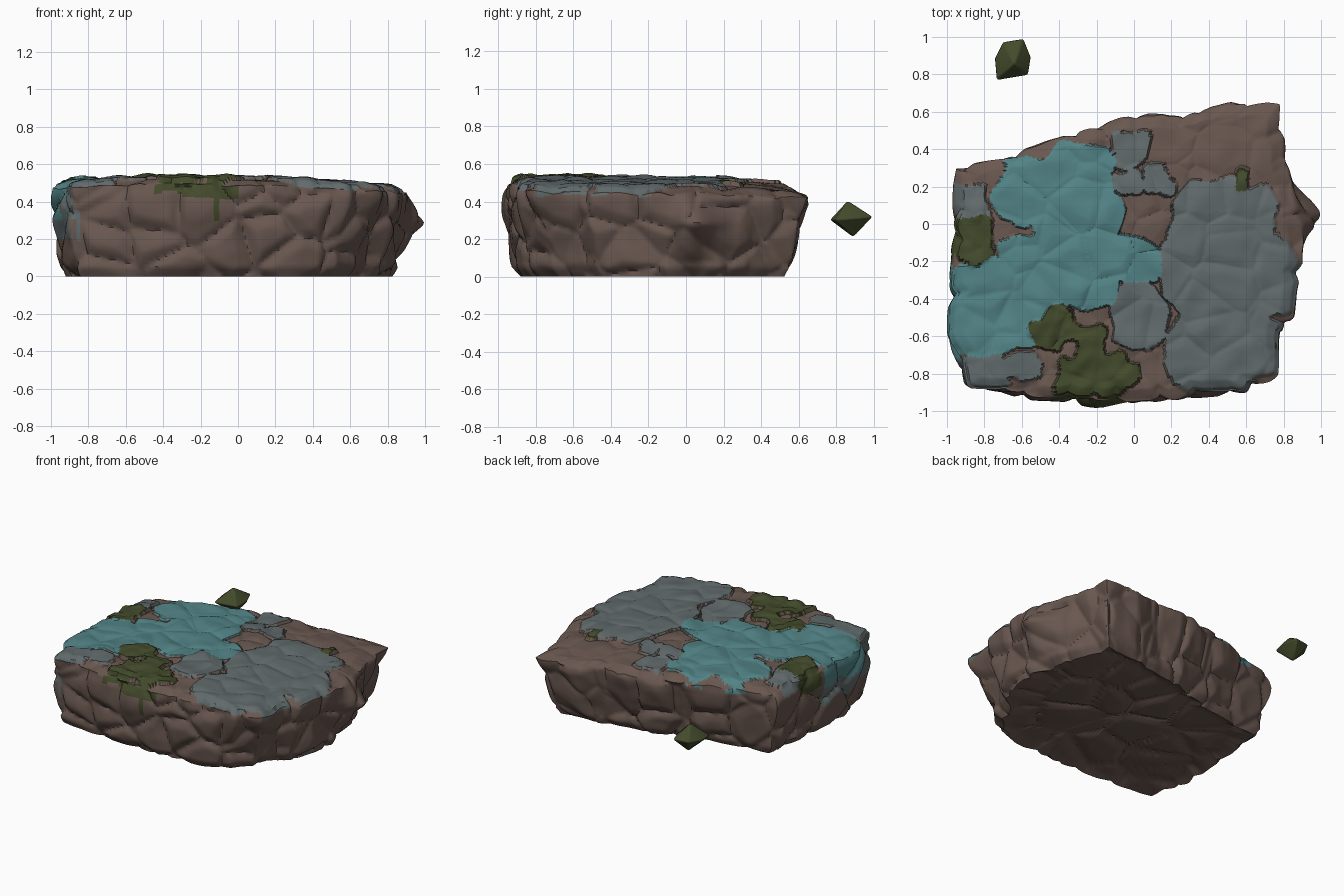
import bpy, bmesh, math
from mathutils import Vector, noise

if "Cube" in bpy.data.objects:
    bpy.data.objects.remove(bpy.data.objects["Cube"])

CX, CY, N = -0.05, -0.16, 420
BROWN, TEAL, GREY, MOSS = range(4)

# Slab outline seen from above (widest level)
OUT = [(-.96, .3), (-.7, .37), (-.45, .46), (0, .6), (.2, .59), (.52, .66), (.78, .64), (.85, .3),
       (.86, .1), (.91, -.1), (.85, -.52), (.78, -.58), (.77, -.82), (.6, -.91), (.1, -.96),
       (-.2, -.98), (-.7, -.92), (-.91, -.88), (-1.0, -.6), (-.97, 0)]

# Surface patches as blocky blobs (x, y, radius); earlier colours win
PATCHES = (
    (BROWN, ((-.35, -.66, .06),)),
    (MOSS, ((-.87, -.08, .13), (-.42, -.57, .12), (-.27, -.66, .12), (-.3, -.81, .12),
            (-.11, -.8, .12), (.57, .24, .05))),
    (TEAL, ((-.54, .18, .2), (-.28, .26, .19), (-.3, 0, .24), (-.25, -.28, .18), (.02, -.2, .14),
            (-.53, -.28, .23), (-.8, -.44, .25), (-.58, -.5, .15))),
    (GREY, ((.42, 0, .24), (.62, .05, .16), (.36, -.25, .22), (.65, -.27, .23), (.42, -.69, .25),
            (.6, -.65, .19), (.02, -.5, .17), (0, .4, .11), (-.02, .21, .08), (.13, .22, .08),
            (-.8, -.8, .15), (-.6, -.76, .09), (-.9, .08, .14))),
)


def patch(x, y):
    w = noise.noise_vector(Vector((x * 9, y * 9, 3)))
    x, y = x + w.x * .05, y + w.y * .05
    for kind, blobs in PATCHES:
        for bx, by, r in blobs:
            if abs(x - bx) ** 2.6 + abs(y - by) ** 2.6 < r ** 2.6:
                return kind
    return BROWN


def lump(p, scale):
    """Pillow shape of a stone cell: 0 in the cracks, 1 on its face."""
    d, _ = noise.voronoi(p * scale)
    return max(0, min(1, (d[1] - d[0]) * 3)) ** .6


def ramp(v, a, b):
    return max(0, min(1, (v - a) / (b - a)))


def top_height(x, y, s):
    z = .515 - .045 * ramp(x, .2, .85) - .035 * ramp(y, .1, .62) - .015 * ramp(-x, .5, 1)
    z -= .025 * ramp(s, .92, 1)
    p = Vector((x, y, 0))
    z += .014 * noise.noise(p * 7) + .012 * (lump(p, 4.5) - .7)
    if s < .985:
        k = patch(x, y)
        z += (0, .014, .018, .026)[k]
        if k == MOSS:
            z += .012 * noise.noise(p * 14)
    return z


def side(px, py, u):
    """Point on the rugged wall, u runs from the foot (0) to the rim (1)."""
    z = u * top_height(px, py, 1)
    d = Vector((px - CX, py - CY, 0)).normalized()
    cut = .05 * (1 - ramp(z, 0, .38)) + .03 * (1 - ramp(z, 0, .05)) + .015 * ramp(z, .43, .48)
    cut += .08 * (1 - u) * ramp(py, .2, .4)
    # the foot is rounded off at the front right corner
    cut += .15 * (1 - u) * math.exp(-((px - .78) ** 2 + (py + .85) ** 2) / .06)
    p = Vector((px, py, z * 1.1))
    cut += .04 * (1 - lump(p, 3.6)) + .014 * noise.noise(p * 7)
    q = Vector((px, py, 0)) - d * cut
    if px > .7:                                   # pointed spur on the right
        q.x += .155 * math.exp(-((py - .06) / .11) ** 2) * max(0, 1 - abs(z - .28) / .2)
    q.z = z
    return q


# Resample the outline evenly
lens = [math.dist(OUT[i], OUT[(i + 1) % len(OUT)]) for i in range(len(OUT))]
step, pts, seg, pos = sum(lens) / N, [], 0, 0.0
for i in range(N):
    while pos > lens[seg]:
        pos -= lens[seg]
        seg += 1
    a, b = OUT[seg], OUT[(seg + 1) % len(OUT)]
    t = pos / lens[seg]
    pts.append((a[0] + (b[0] - a[0]) * t, a[1] + (b[1] - a[1]) * t))
    pos += step

# Rings of the slab: underside, wall, top
C = Vector((CX, CY, 0))
foot = [side(x, y, 0) for x, y in pts]
rim = [side(x, y, 1) for x, y in pts]
rings = []
for j in range(1, 22):
    s, row = j / 22, []
    for f in foot:
        p = C + (f - C) * s
        p.z = (.012 + .03 * (1 - lump(p, 3))) * ramp(1 - s, 0, .1)
        row.append(p)
    rings.append(row)
for j in range(29):
    rings.append([side(x, y, j / 28) for x, y in pts])
TOP0 = len(rings) - 1
for j in range(87, 0, -1):
    s, row = j / 88, []
    for r in rim:
        p = C + (r - C) * s
        p.z = top_height(p.x, p.y, s)
        row.append(p)
    rings.append(row)


def face_colour(c, ring):
    """Patches cover the top and run over the rim; the left wall is coated lower."""
    if ring >= TOP0:
        return patch(c.x, c.y)
    n = .04 * noise.noise(c * 7)
    q = C + (c - C) * .95
    if abs(c.x + .12 + n * .3) < .018 and c.y < -.85 and c.z > .29:
        return MOSS                               # moss trickle on the front
    if c.x < -.84 and -.86 < c.y < -.2 and c.z > .2 + 2 * n:
        k = patch(q.x, q.y)
        return GREY if k == TEAL and c.z < .33 + 2 * n else k
    if c.y < -.8 and -.45 < c.x < 0:
        return MOSS if c.z > .43 + n else BROWN
    limit = .36 if c.x < -.84 and -.2 < c.y < .05 else .44
    if c.y < -.8:
        limit = .49                               # front wall stays bare
    return patch(q.x, q.y) if c.z > limit + n else BROWN


def material(name, col):
    m = bpy.data.materials.new(name)
    m.diffuse_color = (*col, 1)
    m.use_nodes = True
    m.node_tree.nodes["Principled BSDF"].inputs["Base Color"].default_value = m.diffuse_color
    return m


MATS = [material("brown_stone", (.142, .096, .080)), material("teal_plate", (.085, .228, .240)),
        material("grey_plate", (.120, .145, .148)), material("dark_moss", (.056, .069, .024))]


def make(name, bm, mats, angle):
    bmesh.ops.recalc_face_normals(bm, faces=bm.faces)
    me = bpy.data.meshes.new(name)
    bm.to_mesh(me)
    bm.free()
    ob = bpy.data.objects.new(name, me)
    bpy.context.collection.objects.link(ob)
    for m in mats:
        me.materials.append(m)
    bpy.ops.object.select_all(action='DESELECT')
    ob.select_set(True)
    bpy.context.view_layer.objects.active = ob
    bpy.ops.object.shade_smooth_by_angle(angle=math.radians(angle))
    return ob


# Rock slab
bm = bmesh.new()
vs = [[bm.verts.new(p) for p in row] for row in rings]
for r in range(len(vs) - 1):
    for i in range(N):
        k = (i + 1) % N
        f = bm.faces.new((vs[r][i], vs[r][k], vs[r + 1][k], vs[r + 1][i]))
        f.material_index = face_colour(f.calc_center_median(), r)
bm.faces.new(vs[0])
bm.faces.new(vs[-1]).material_index = patch(CX, CY)
make("rock_slab", bm, MATS, 45)

# Loose mossy stone floating behind: uneven six-sided double cone, bevelled
bm = bmesh.new()
bm.verts.new((-.64, .86, .405))
bm.verts.new((-.64, .89, .21))
for i, r in enumerate((.113, .097, .13, .115, .102, .142)):
    a = math.radians(55 * i - 45)
    bm.verts.new((-.645 + r * math.cos(a), .875 + r * math.sin(a), .31 + .01 * math.sin(a)))
bmesh.ops.convex_hull(bm, input=bm.verts)
stone = make("loose_stone", bm, [MATS[MOSS]], 35)
bev = stone.modifiers.new("soft_edges", 'BEVEL')
bev.width, bev.segments = .008, 2
